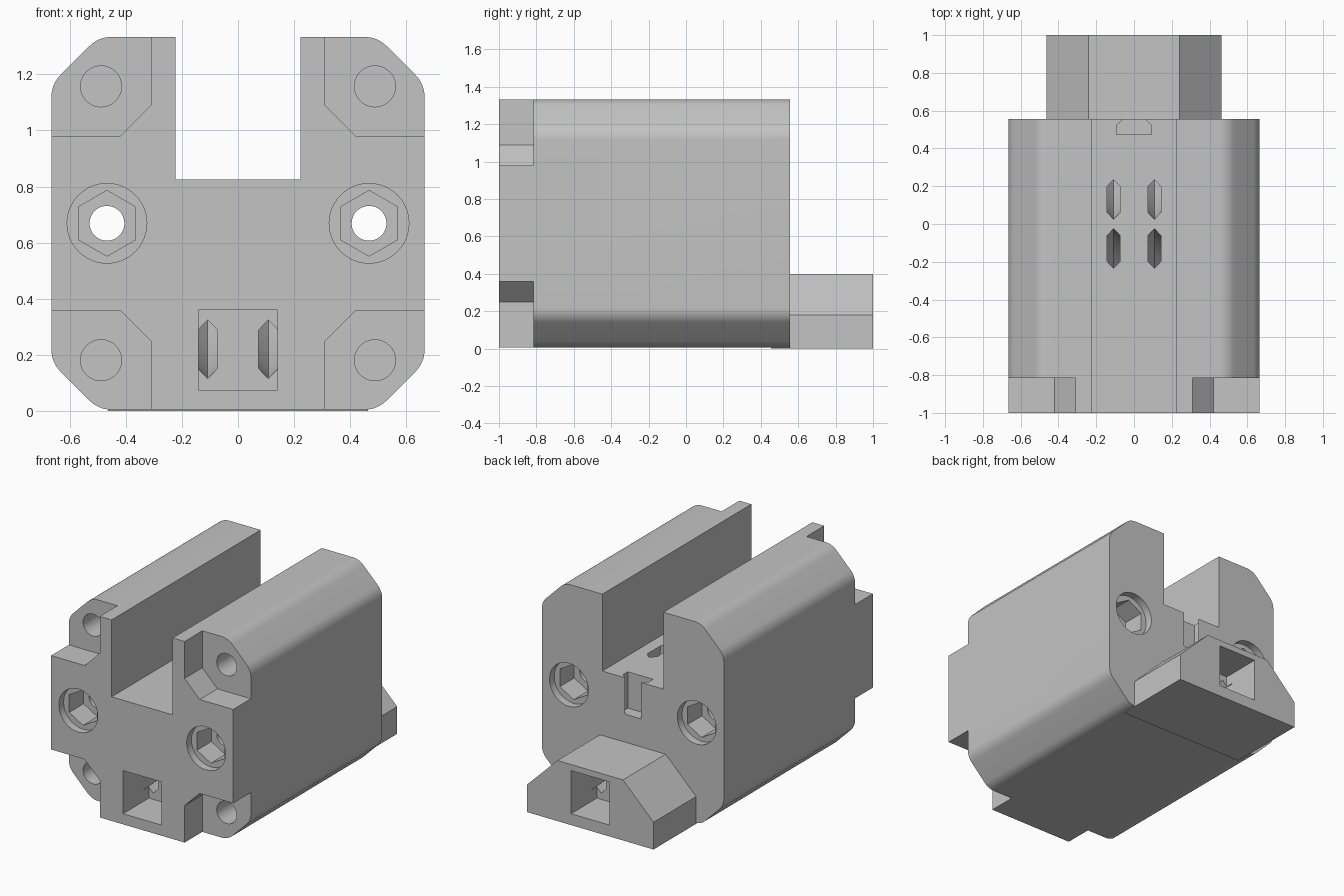
import bpy, bmesh
from math import sin, cos, pi, radians
from mathutils import Vector

if "Cube" in bpy.data.objects:
    bpy.data.objects.remove(bpy.data.objects["Cube"], do_unlink=True)

grey = bpy.data.materials.new("plain grey")
grey.use_nodes = True
colour = (0.55, 0.55, 0.55, 1)
grey.diffuse_color = colour
grey.node_tree.nodes["Principled BSDF"].inputs["Base Color"].default_value = colour

HALF, TOP, BOTTOM = 0.665, 1.333, 0.005
FRONT, STEP, BACK = -1.0, -0.815, 0.555
FLOOR = 0.825


def loft(name, rings):
    """Closed solid through a list of matching rings of points."""
    bm = bmesh.new()
    loops = [[bm.verts.new(p) for p in ring] for ring in rings]
    n = len(loops[0])
    for a, b in zip(loops, loops[1:]):
        for i in range(n):
            bm.faces.new((a[i], a[(i + 1) % n], b[(i + 1) % n], b[i]))
    bm.faces.new(loops[0][::-1])
    bm.faces.new(loops[-1])
    bmesh.ops.recalc_face_normals(bm, faces=bm.faces)
    mesh = bpy.data.meshes.new(name)
    bm.to_mesh(mesh)
    bm.free()
    mesh.materials.append(grey)
    obj = bpy.data.objects.new(name, mesh)
    bpy.context.collection.objects.link(obj)
    return obj


def prism(name, profile, y0, y1):
    return loft(name, [[(x, y, z) for x, z in profile] for y in (y0, y1)])


def disc(x, z, r, n=48):
    return [(x + r * sin(2 * pi * i / n), z + r * cos(2 * pi * i / n)) for i in range(n)]


def box(x0, x1, z0, z1):
    return [(x0, z0), (x1, z0), (x1, z1), (x0, z1)]


def rounded(points, radius, steps=8):
    """Replace each 135 degree corner with an arc."""
    out = []
    for i, p in enumerate(points):
        p = Vector(p)
        u = (Vector(points[i - 1]) - p).normalized()
        v = (Vector(points[(i + 1) % len(points)]) - p).normalized()
        centre = p + (u + v).normalized() * radius / cos(radians(22.5))
        start = p + u * radius * math_tan - centre
        end = p + v * radius * math_tan - centre
        for k in range(steps + 1):
            w = radians(45) * k / steps
            out.append(centre + (start * sin(radians(45) - w) + end * sin(w)) / sin(radians(45)))
    return [(q.x, q.y) for q in out]


math_tan = sin(radians(22.5)) / cos(radians(22.5))


def combine(target, tool, operation):
    mod = target.modifiers.new(operation.lower(), 'BOOLEAN')
    mod.object, mod.operation, mod.solver = tool, operation, 'EXACT'
    bpy.context.view_layer.objects.active = target
    bpy.ops.object.modifier_apply(modifier=mod.name)
    bpy.data.objects.remove(tool, do_unlink=True)


def cut(tool):
    combine(body, tool, 'DIFFERENCE')


# Main block with rounded chamfers along its length
c = 0.168
octagon = [(HALF - c, TOP), (HALF, TOP - c), (HALF, BOTTOM + c), (HALF - c, BOTTOM)]
octagon += [(-x, z) for x, z in reversed(octagon)]
body = prism("slotted_block", rounded(octagon, 0.11), FRONT, BACK)

# Wedge-topped tail at the back
combine(body, prism("tail", [(-0.463, 0), (0.463, 0), (0.463, 0.18), (0.24, 0.4),
                             (-0.24, 0.4), (-0.463, 0.18)], BACK - 0.1, 1.0), 'UNION')

# Open slot along the top
cut(prism("slot_cutter", box(-0.223, 0.223, FLOOR, 1.5), -1.1, 1.1))

# Recessed front corners with screw holes
middle = (TOP + BOTTOM) / 2
for s in (-1, 1):
    for t in (-1, 1):
        corner = [(0.31, 0.9), (0.31, 0.42), (0.42, 0.31), (0.9, 0.31)]
        cut(prism("corner_cutter", [(s * x, middle + t * z) for x, z in corner], -1.1, STEP))
        cut(prism("screw_cutter", disc(s * 0.488, middle + t * 0.488, 0.073), -0.9, STEP + 0.35))

# Rod holes with a round counterbore and hexagonal nut seat at each end
for s in (-1, 1):
    x, z = s * 0.467, middle
    cut(prism("rod_cutter", disc(x, z, 0.062), -1.1, 0.7))
    for end, inward in ((FRONT, 1), (BACK, -1)):
        cut(prism("bore_cutter", disc(x, z, 0.142), end - inward * 0.1, end + inward * 0.05))
        cut(prism("nut_cutter", disc(x, z, 0.117, 6), end - inward * 0.1, end + inward * 0.2))

# Square pockets at both ends, each with two curved strap channels up to the slot
section = [(-0.035, 0.068), (0, 0.105), (0.035, 0.068),
           (0.035, -0.068), (0, -0.105), (-0.035, -0.068)]
for e in (-1, 1):
    cut(prism("pocket_cutter", box(-0.14, 0.14, 0.075, 0.36), e * 1.1, e * 0.73))
    for x0 in (-0.108, 0.108):
        path = [(-0.78, 0.22, 0)]
        for k in range(13):
            a = pi / 2 * k / 12
            path.append((-0.73 + 0.6 * sin(a), FLOOR - 0.605 * cos(a), a))
        path.append((-0.13, FLOOR + 0.1, pi / 2))
        cut(loft("channel_cutter", [[(x0 + u, -e * (y + v * sin(a)), z - v * cos(a))
                                     for u, v in section] for y, z, a in path]))

# Undercut notch behind the slot floor
notch = [(-0.092, 0.475), (0.092, 0.475), (0.092, 0.523), (0.058, BACK), (0.058, 0.6),
         (-0.058, 0.6), (-0.058, BACK), (-0.092, 0.523)]
cut(loft("notch_cutter", [[(x, y, z) for x, y in notch] for z in (0.585, 0.9)]))

# Smooth the curved faces, keep hard edges
bpy.ops.object.select_all(action='DESELECT')
body.select_set(True)
bpy.context.view_layer.objects.active = body
bpy.ops.object.shade_smooth_by_angle(angle=radians(25))
